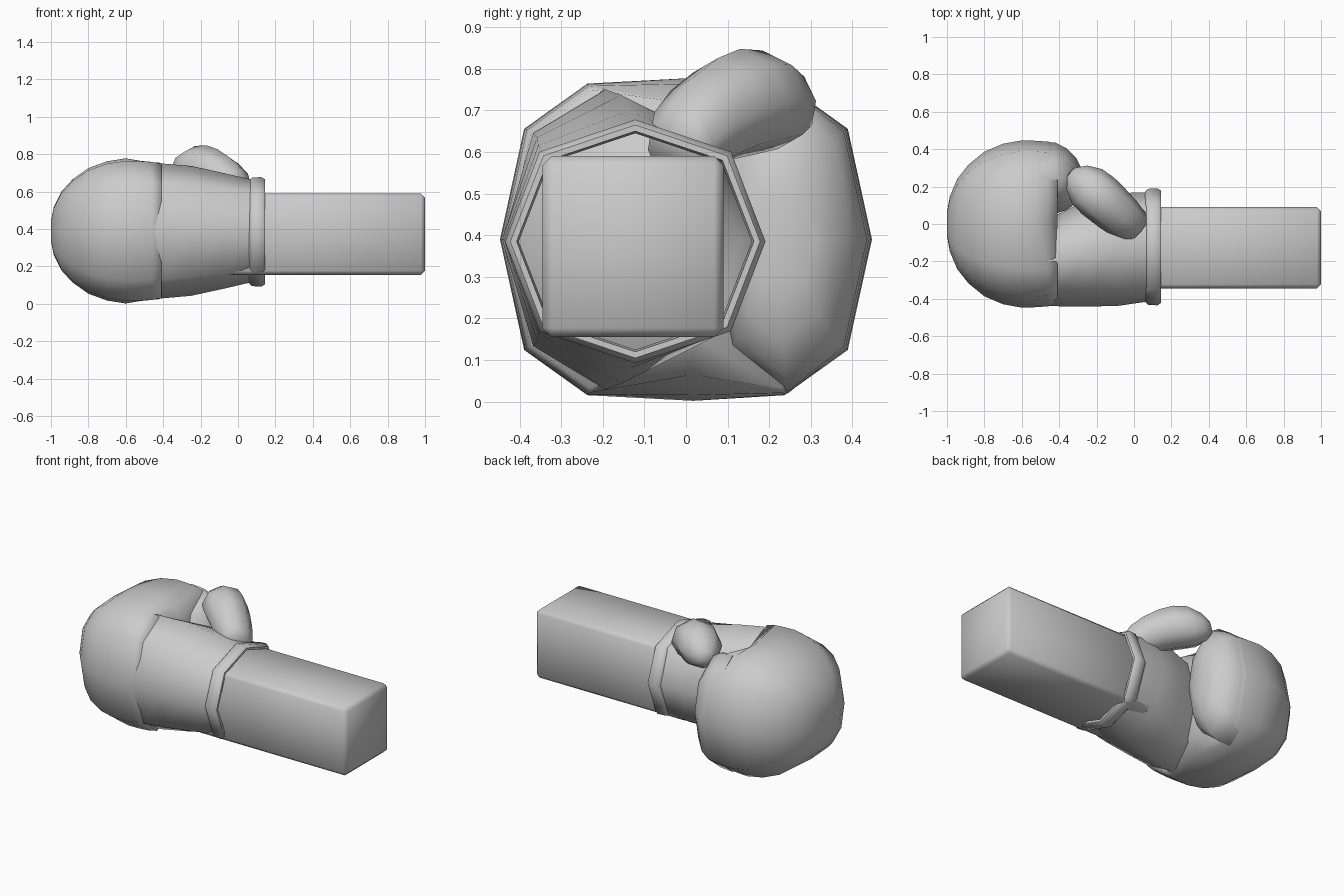
import bpy, bmesh, math
from mathutils import Vector

default = bpy.data.objects.get("Cube")
if default:
    bpy.data.objects.remove(default, do_unlink=True)

grey = bpy.data.materials.new("plain grey")
grey.use_nodes = True
grey.diffuse_color = (0.6, 0.6, 0.6, 1)
grey.node_tree.nodes["Principled BSDF"].inputs["Base Color"].default_value = (0.6, 0.6, 0.6, 1)

SIDES = 8
MID = 0.39  # height of the glove's centre line


def finish(name, bm, angle):
    bmesh.ops.recalc_face_normals(bm, faces=bm.faces)
    mesh = bpy.data.meshes.new(name)
    bm.to_mesh(mesh)
    bm.free()
    mesh.materials.append(grey)
    obj = bpy.data.objects.new(name, mesh)
    bpy.context.collection.objects.link(obj)
    bpy.ops.object.select_all(action="DESELECT")
    obj.select_set(True)
    bpy.context.view_layer.objects.active = obj
    bpy.ops.object.shade_smooth_by_angle(angle=math.radians(angle))


def ring(centre, u, v, boxy=1.0):
    """Eight points around a centre, spanned by half-axes u and v."""
    pts = []
    for i in range(SIDES):
        a = math.tau * i / SIDES
        k = boxy if i % 2 else 1.0
        pts.append(centre + (u * math.cos(a) + v * math.sin(a)) * k)
    return pts


def loft(rings, start_cap=True, end_cap=True, closed=False):
    bm = bmesh.new()
    rows = [[bm.verts.new(p) for p in r] for r in rings]
    pairs = list(zip(rows, rows[1:]))
    if closed:
        pairs.append((rows[-1], rows[0]))
    count = len(rows[0])
    for a, b in pairs:
        for i in range(count):
            j = (i + 1) % count
            bm.faces.new((a[i], a[j], b[j], b[i]))
    if start_cap:
        bm.faces.new(rows[0])
    if end_cap:
        bm.faces.new(rows[-1])
    return bm


def section(x, inner, outer, half, boxy=1.0):
    """Upright section across x between two y limits."""
    return ring(Vector((x, (inner + outer) / 2, MID)),
                Vector((0, (outer - inner) / 2, 0)), Vector((0, 0, half)), boxy)


# Fist: a twelve-sided ball whose middle dips where fingers and palm divide
quarter = [(1.0, 0.0), (0.87, 0.685), (0.53, 0.965)]
upper = quarter + [(0.04, 1.0)] + [(-y, z) for y, z in reversed(quarter)]
outline = upper + [(y, -z) for y, z in reversed(upper[1:-1])]
fist = []
for x, size, dip in [(-1.0, 0.14, 1), (-0.985, 0.33, 1), (-0.945, 0.54, 1), (-0.885, 0.71, 1),
                     (-0.8, 0.865, 1), (-0.7, 0.96, 1), (-0.6, 1.0, 1), (-0.52, 0.995, 0.97),
                     (-0.46, 0.985, 0.85), (-0.41, 0.96, 0.62)]:
    fist.append([Vector((x, y * 0.447 * size,
                         MID + z * 0.388 * size * (dip if abs(z) == 1 else 1)))
                 for y, z in outline])
finish("fist", loft(fist), 80)

# Palm and wrist: tapers to an open end inside the cuff
wrist = [section(x, inner, outer, half, boxy) for x, inner, outer, half, boxy in [
    (-0.5, 0.03, -0.435, 0.365, 1), (-0.4, 0.055, -0.44, 0.36, 1),
    (-0.25, 0.13, -0.442, 0.347, 1), (-0.08, 0.165, -0.437, 0.31, 1.03),
    (0.07, 0.17, -0.415, 0.275, 1.05)]]
finish("palm_and_wrist", loft(wrist, end_cap=False), 80)

# Curled fingers: rounded lobe facing back toward the wrist
fingers = [section(x, inner, outer, half) for x, inner, outer, half in [
    (-0.5, 0.05, 0.44, 0.37), (-0.42, 0.055, 0.435, 0.365), (-0.36, 0.075, 0.405, 0.33),
    (-0.31, 0.11, 0.355, 0.25), (-0.285, 0.165, 0.305, 0.14)]]
finish("curled_fingers", loft(fingers), 80)

# Thumb: a bowed eight-sided tube leaning up and back from the wrist
base, tip = Vector((0.02, -0.035, 0.605)), Vector((-0.335, 0.275, 0.72))
axis = (tip - base).normalized()
side = axis.cross(Vector((0, 0, 1))).normalized()
up = side.cross(axis)
thumb = []
for t, radius in [(0.0, 0.075), (0.08, 0.1), (0.25, 0.115), (0.45, 0.125), (0.62, 0.13),
                  (0.78, 0.122), (0.92, 0.085), (1.0, 0.035)]:
    bow = up * 0.05 * math.sin(math.pi * t)
    thumb.append(ring(base.lerp(tip, t) + bow, side * radius, up * radius))
finish("thumb", loft(thumb), 80)

# Cuff: a closed band around the wrist with chamfered outer edges
cuff = []
for x, grow in [(0.06, -0.015), (0.075, 0), (0.125, 0.003), (0.145, -0.01),
                (0.145, -0.025), (0.06, -0.03)]:
    cuff.append(ring(Vector((x, -0.122, MID - 0.005)), Vector((0, 0.31 + grow, 0)),
                     Vector((0, 0, 0.29 + grow)), 1.04))
finish("cuff", loft(cuff, start_cap=False, end_cap=False, closed=True), 50)

# Square arm with softened edges
bm = bmesh.new()
bmesh.ops.create_cube(bm, size=1)
bmesh.ops.scale(bm, vec=(1.06, 0.435, 0.435), verts=bm.verts)
bmesh.ops.translate(bm, vec=(0.47, -0.1275, 0.3725), verts=bm.verts)
bmesh.ops.bevel(bm, geom=bm.edges[:], offset=0.022, segments=1, affect="EDGES")
finish("square_arm", bm, 60)
